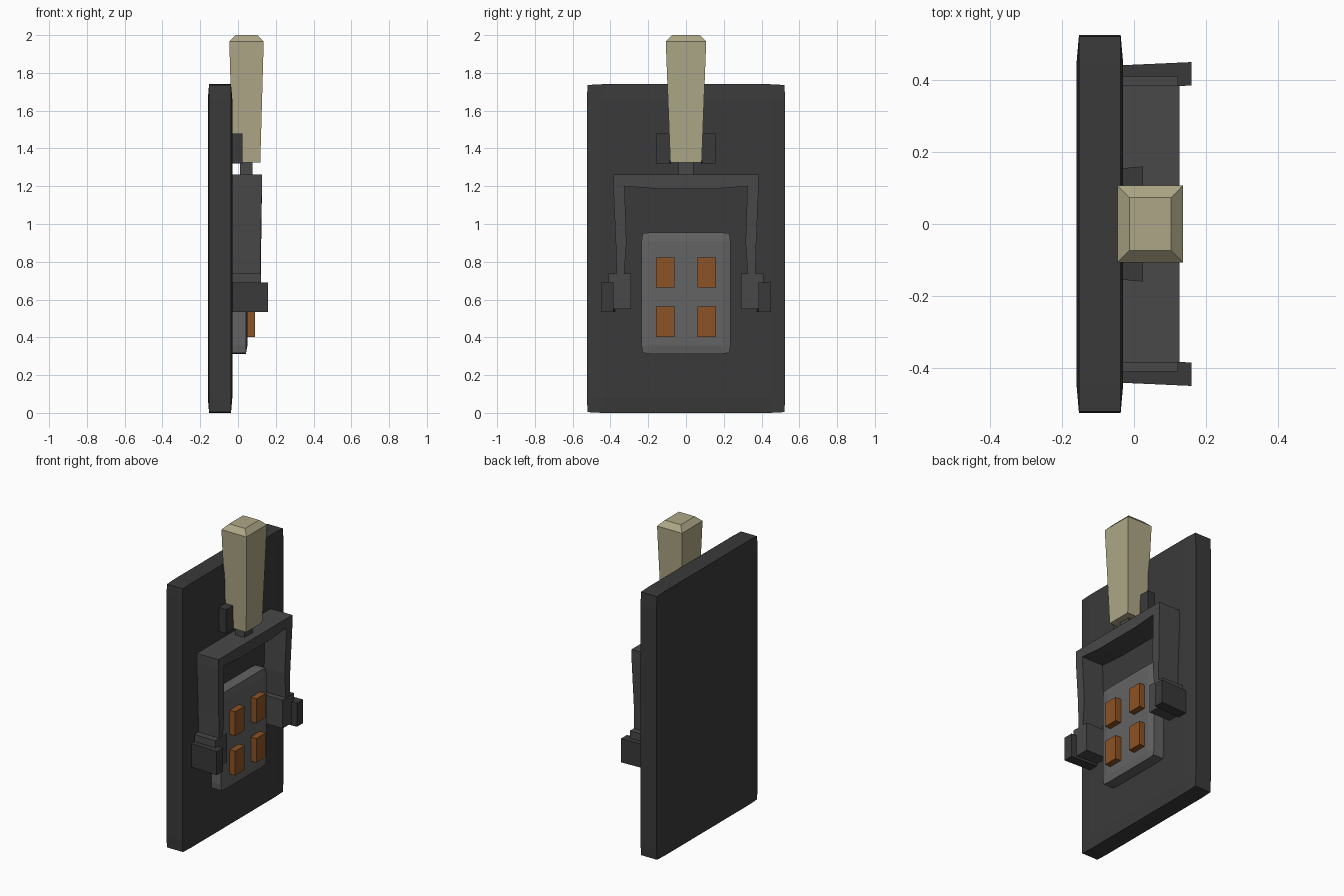
import bpy, bmesh
from mathutils import Vector

if "Cube" in bpy.data.objects:
    bpy.data.objects.remove(bpy.data.objects["Cube"])


def material(name, rgb):
    m = bpy.data.materials.new(name)
    m.diffuse_color = (*rgb, 1)
    m.use_nodes = True
    m.node_tree.nodes["Principled BSDF"].inputs["Base Color"].default_value = m.diffuse_color
    return m


DARK = material("dark_grey", (0.042, 0.042, 0.042))
MID = material("mid_grey", (0.065, 0.065, 0.065))
LIGHT = material("light_grey", (0.125, 0.125, 0.125))
CREAM = material("cream", (0.42, 0.39, 0.24))
ORANGE = material("orange", (0.26, 0.085, 0.018))


def finish(name, bm, mat):
    bmesh.ops.recalc_face_normals(bm, faces=bm.faces)
    mesh = bpy.data.meshes.new(name)
    bm.to_mesh(mesh)
    bm.free()
    mesh.materials.append(mat)
    ob = bpy.data.objects.new(name, mesh)
    bpy.context.collection.objects.link(ob)
    return ob


def cube(lo, hi):
    bm = bmesh.new()
    bmesh.ops.create_cube(bm, size=1)
    for v in bm.verts:
        v.co = Vector([(a + b) / 2 + c * (b - a) for a, b, c in zip(lo, hi, v.co)])
    return bm


def box(name, lo, hi, mat):
    return finish(name, cube(lo, hi), mat)


def pillow_box(name, lo, hi, inset, drop, side, mat):
    """Box whose faces sink slightly towards the outer rim."""
    bm = cube(lo, hi)
    for axis in (1, 2):
        for pos in (lo[axis] + inset, hi[axis] - inset):
            co, no = [0, 0, 0], [0, 0, 0]
            co[axis], no[axis] = pos, 1
            bmesh.ops.bisect_plane(bm, geom=bm.verts[:] + bm.edges[:] + bm.faces[:],
                                   plane_co=co, plane_no=no)
    for v in bm.verts:
        sign = [1 if v.co[i] < (lo[i] + hi[i]) / 2 else -1 for i in range(3)]
        rim = [min(abs(v.co[i] - lo[i]), abs(v.co[i] - hi[i])) < 1e-4 for i in range(3)]
        if rim[1] or rim[2]:
            v.co.x += sign[0] * drop
        if rim[1] and rim[2]:
            v.co.y += sign[1] * side
            v.co.z += sign[2] * side
    return finish(name, bm, mat)


def loft(name, cx, rings, mat):
    """Stack of rectangles (z, half x, half y) joined into a solid."""
    bm = bmesh.new()
    loops = [[bm.verts.new((cx + sx * hx, sy * hy, z))
              for sx, sy in ((-1, -1), (1, -1), (1, 1), (-1, 1))] for z, hx, hy in rings]
    bm.faces.new(loops[0])
    bm.faces.new(loops[-1])
    for a, b in zip(loops, loops[1:]):
        for i in range(4):
            j = (i + 1) % 4
            bm.faces.new((a[i], a[j], b[j], b[i]))
    return finish(name, bm, mat)


# Back plate and raised contact panel
pillow_box("back_plate", (-0.16, -0.525, 0), (-0.03, 0.525, 1.74), 0.08, 0.007, 0.004, DARK)
pillow_box("contact_panel", (-0.04, -0.235, 0.313), (0.05, 0.235, 0.955), 0.045, 0.008, 0.005, LIGHT)

# Four contacts
for row, z in enumerate((0.403, 0.663)):
    for side in (-1, 1):
        y = side * 0.11
        box(f"contact_{row}_{'left' if side < 0 else 'right'}",
            (0.035, y - 0.048, z), (0.09, y + 0.048, z + 0.16), ORANGE)

# U-shaped lever frame, extruded from its mirrored outline
half = [(0.385, 1.262), (0.385, 1.20), (0.372, 0.90), (0.367, 0.70),
        (0.330, 0.70), (0.315, 0.90), (0.325, 1.20), (0.16, 1.187)]
outline = half + [(-y, z) for y, z in reversed(half)]
bm = bmesh.new()
face = bm.faces.new([bm.verts.new((-0.035, y, z)) for y, z in outline])
new = bmesh.ops.extrude_face_region(bm, geom=[face])["geom"]
for v in new:
    if isinstance(v, bmesh.types.BMVert):
        v.co.x = 0.127 if v.co.z > 1.1 else 0.12
finish("lever_frame", bm, MID)

# Lever feet and outer hinge brackets, upper catch blocks
for side, tag in ((-1, "left"), (1, "right")):
    def span(a, b):
        return sorted((side * a, side * b))
    y0, y1 = span(0.29, 0.41)
    box(f"lever_foot_{tag}", (-0.035, y0, 0.55), (0.122, y1, 0.737), MID)
    y0, y1 = span(0.385, 0.45)
    hinge = box(f"hinge_bracket_{tag}", (-0.04, y0, 0.535), (0.16, y1, 0.69), DARK)
    y0, y1 = span(0.085, 0.16)
    catch = box(f"catch_{tag}", (-0.04, y0, 1.32), (0.025, y1, 1.478), DARK)
    # Slight inward taper towards the plate
    for ob, pull in ((hinge, 0.009), (catch, 0.006)):
        for v in ob.data.vertices:
            if v.co.x < -0.03:
                v.co.y -= side * pull

# Stem and tapered handle with a chamfered top
loft("handle_stem", 0.043, [(1.25, 0.033, 0.04), (1.34, 0.033, 0.04)], MID)
loft("handle", 0.045, [(1.325, 0.073, 0.083), (1.966, 0.091, 0.107), (2.0, 0.058, 0.073)], CREAM)
